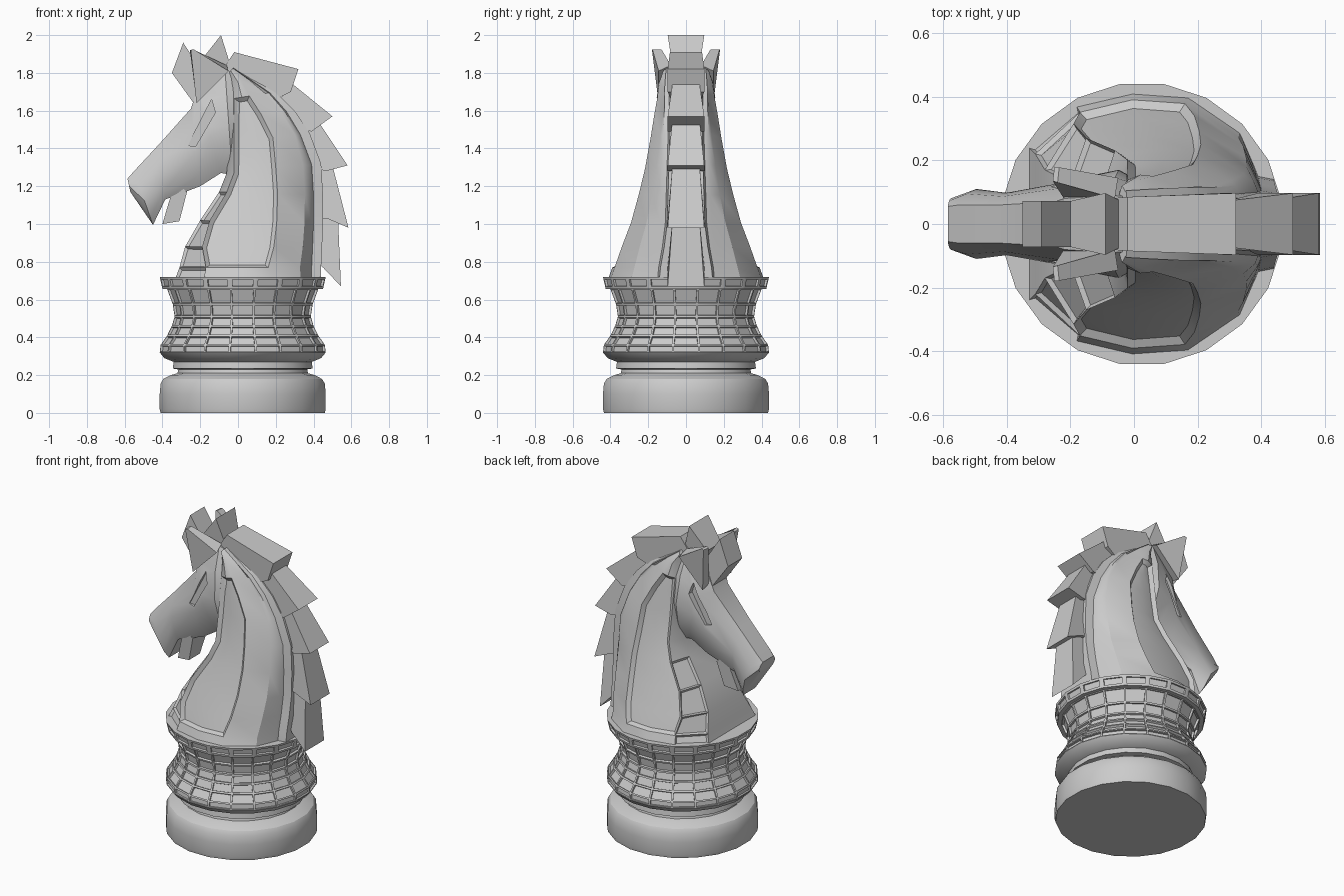
import bpy, bmesh, math

if "Cube" in bpy.data.objects:
    bpy.data.objects.remove(bpy.data.objects["Cube"])

def finish(bm, name, smooth=True):
    bmesh.ops.recalc_face_normals(bm, faces=bm.faces)
    me = bpy.data.meshes.new(name)
    bm.to_mesh(me)
    bm.free()
    ob = bpy.data.objects.new(name, me)
    bpy.context.collection.objects.link(ob)
    if smooth:
        bpy.ops.object.select_all(action='DESELECT')
        ob.select_set(True)
        bpy.context.view_layer.objects.active = ob
        bpy.ops.object.shade_smooth_by_angle(angle=math.radians(30))
    return ob

def loft(bm, rings):
    """Skin closed rings, cap both ends, return faces as grid[row][column]."""
    vs = [[bm.verts.new(p) for p in r] for r in rings]
    n = len(vs[0])
    grid = [[bm.faces.new((a[i], a[(i + 1) % n], b[(i + 1) % n], b[i])) for i in range(n)]
            for a, b in zip(vs, vs[1:])]
    bm.faces.new(vs[0])
    bm.faces.new(vs[-1])
    bmesh.ops.recalc_face_normals(bm, faces=bm.faces)
    return grid

def mirrored(half):
    return half + [(x, -y, z) for x, y, z in reversed(half)]

def prism(bm, pts):
    """Solid from (x, z, half width) outline points, symmetric about y = 0."""
    a = [bm.verts.new((x, -w, z)) for x, z, w in pts]
    b = [bm.verts.new((x, w, z)) for x, z, w in pts]
    bm.faces.new(a)
    bm.faces.new(b)
    for i in range(len(pts)):
        j = (i + 1) % len(pts)
        bm.faces.new((a[i], a[j], b[j], b[i]))

# turned base, 20 sides, with a lattice of sunken panels
profile = [(.44, 0), (.445, .02), (.445, .10), (.44, .155), (.425, .18), (.385, .2),
           (.35, .21), (.345, .23), (.375, .235), (.37, .27), (.42, .29), (.445, .32),
           (.44, .36), (.405, .41), (.38, .46), (.365, .51), (.375, .575), (.405, .655),
           (.43, .655), (.445, .72), (.42, .72)]
SIDES = 20
bm = bmesh.new()
rings = []
for r, z in profile:
    angs = [math.radians(9) + 2 * math.pi * i / SIDES for i in range(SIDES)]
    rings.append([(.025 + r * math.cos(a), r * math.sin(a), z) for a in angs])
g = loft(bm, rings)
panels = [f for row in g[11:17] for f in row]
bmesh.ops.inset_individual(bm, faces=panels, thickness=.008, depth=0)
bmesh.ops.inset_individual(bm, faces=panels, thickness=.001, depth=-.013)
bmesh.ops.inset_individual(bm, faces=g[18], thickness=.02, depth=0)
bmesh.ops.inset_individual(bm, faces=g[18], thickness=.001, depth=-.012)
finish(bm, "turned_base")

# neck: front x/z, back x/z, side panel start/end x, half widths of side, front, back
neck = [(-.33, .715, .44, .715, -.18, .17, .41, .24, .15),
        (-.31, .77, .44, .77, -.17, .16, .39, .22, .145),
        (-.28, .88, .445, .88, -.19, .19, .35, .17, .125),
        (-.20, 1.02, .45, 1.0, -.15, .205, .30, .13, .11),
        (-.10, 1.17, .45, 1.15, -.06, .21, .257, .11, .105),
        (-.06, 1.27, .44, 1.32, -.02, .20, .223, .10, .10),
        (-.05, 1.43, .38, 1.48, -.02, .185, .193, .10, .095),
        (-.05, 1.57, .30, 1.60, -.02, .12, .172, .10, .09),
        (-.05, 1.66, .20, 1.70, -.02, .06, .155, .10, .09),
        (-.05, 1.74, .08, 1.77, -.02, .02, .143, .09, .085),
        (-.05, 1.80, -.02, 1.83, -.042, -.035, .12, .08, .08)]
bm = bmesh.new()
rings = []
for xf, zf, xb, zb, p0, p1, w, f, b in neck:
    s = min(1, (xb - xf) / .4)
    xs = [(xf, f), (p0, .9 * w), ((p0 + p1) / 2, w), (p1, .97 * w),
          (p1 + .6 * (xb - p1), max(.7 * w, b + .02)),
          (xb - .06 * s, b + .025), (xb - .05 * s, b), (xb, b - .01)]
    rings.append(mirrored([(x, y, zf + (zb - zf) * (x - xf) / (xb - xf)) for x, y in xs]))
g = loft(bm, rings)
n = len(g[0])
left = [g[r][c] for r in range(1, 8) for c in (1, 2)]
right = [g[r][n - 2 - c] for r in range(1, 8) for c in (1, 2)]
plates = [g[r][c] for r in range(4) for c in (0, n - 2)]
for side in (left, right):      # sunken side panels
    bmesh.ops.inset_region(bm, faces=side, thickness=.02, depth=-.022, use_even_offset=True)
bmesh.ops.inset_individual(bm, faces=plates, thickness=.014, depth=-.015)   # chest plates
finish(bm, "neck")

# head: top x/z, bottom x/z, half widths of top, middle, bottom
head = [(-.585, 1.24, -.57, 1.17, .055, .08, .065),
        (-.55, 1.28, -.45, .995, .06, .11, .07),
        (-.42, 1.42, -.385, 1.13, .06, .098, .07),
        (-.25, 1.61, -.20, 1.20, .07, .13, .08),
        (-.22, 1.70, -.09, 1.27, .08, .15, .09),
        (-.07, 1.83, -.03, 1.26, .09, .17, .10),
        (.05, 1.77, .01, 1.30, .08, .13, .08)]
bm = bmesh.new()
rings = []
for xt, zt, xb, zb, wt, wm, wb in head:
    steps = [(0, wt), (.25, .3 * wt + .7 * wm), (.55, wm), (.85, .4 * wm + .6 * wb), (1, wb * .85)]
    rings.append(mirrored([(xt + (xb - xt) * t, w, zt + (zb - zt) * t) for t, w in steps]))
loft(bm, rings)
head_ob = finish(bm, "head", False)

# eye sockets cut into both sides of the head
eye = [(-.14, 1.66), (-.12, 1.59), (-.225, 1.41), (-.265, 1.416)]
bm = bmesh.new()
for s in (-1, 1):
    loft(bm, [[(x, s * y, z) for x, z in eye] for y in (.108, .3)])
cutter = finish(bm, "eye_cutter", False)
cutter.hide_render = True
mod = head_ob.modifiers.new("eyes", 'BOOLEAN')
mod.operation = 'DIFFERENCE'
mod.solver = 'EXACT'
mod.object = cutter
bpy.context.view_layer.objects.active = head_ob
head_ob.select_set(True)
bpy.ops.object.modifier_apply(modifier=mod.name)
bpy.data.objects.remove(cutter)
bpy.ops.object.select_all(action='DESELECT')
head_ob.select_set(True)
bpy.ops.object.shade_smooth_by_angle(angle=math.radians(30))

# lower jaw
bm = bmesh.new()
prism(bm, [(-.40, 1.0, .04), (-.31, 1.015, .055), (-.27, 1.17, .075), (-.33, 1.22, .07), (-.365, 1.12, .06)])
finish(bm, "lower_jaw", False)

# ears, flaring outwards to a blunt tip
bm = bmesh.new()
for s in (-1, 1):
    base = [(-.22, .08, 1.66), (-.22, .145, 1.64), (-.05, .145, 1.81), (-.06, .08, 1.84)]
    tip = [(-.255, .135, 1.92), (-.25, .18, 1.92), (-.235, .178, 1.925), (-.24, .13, 1.925)]
    loft(bm, [[(x, s * y, z) for x, y, z in ring] for ring in (base, tip)])
finish(bm, "ears", False)

# mane: overlapping tufts that widen towards their tips
A, B = .072, .097
tufts = [[(-.235, 1.64, A), (-.35, 1.80, A), (-.29, 1.96, A), (-.18, 1.79, A)],
         [(-.20, 1.86, A), (-.09, 2.0, B), (-.04, 1.84, A), (-.12, 1.76, A)],
         [(-.08, 1.82, .08), (-.02, 1.91, .085), (.32, 1.82, B), (.28, 1.70, B), (.2, 1.66, .08)],
         [(.22, 1.66, A), (.29, 1.74, A), (.50, 1.57, B), (.39, 1.49, B), (.33, 1.5, A)],
         [(.35, 1.5, A), (.42, 1.55, A), (.58, 1.31, B), (.465, 1.28, B), (.4, 1.3, A)],
         [(.42, 1.3, A), (.5, 1.31, A), (.585, .98, B), (.47, 1.03, B), (.41, 1.03, A)],
         [(.41, 1.04, A), (.53, 1.02, A), (.545, .67, B), (.45, .77, B), (.41, .8, A)]]
bm = bmesh.new()
for t in tufts:
    prism(bm, t)
finish(bm, "mane", False)
